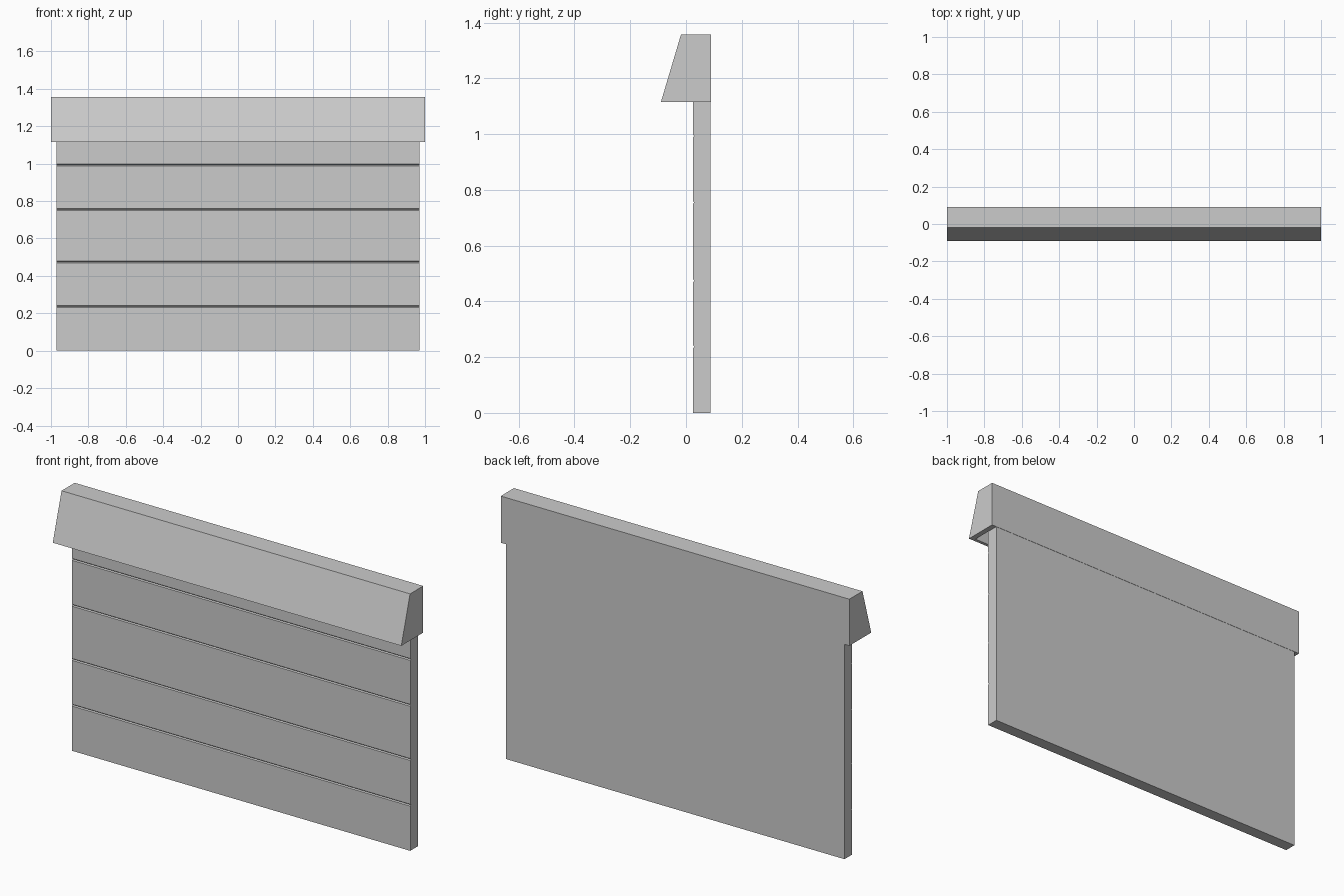
import bpy, bmesh

if "Cube" in bpy.data.objects:
    bpy.data.objects.remove(bpy.data.objects["Cube"])


def prism(bm, profile, half, open_first=False, flip=False):
    """Extrude a (y, z) profile along x; optionally leave its first side open."""
    ends = [[bm.verts.new((x, y, z)) for y, z in profile] for x in (-half, half)]
    a, b = ends
    n = len(profile)
    faces = [bm.faces.new(a), bm.faces.new(b[::-1])]
    for i in range(1 if open_first else 0, n):
        j = (i + 1) % n
        faces.append(bm.faces.new((a[i], b[i], b[j], a[j])))
    # ring of the first side, used to join shells
    return [a[0], b[0], b[1], a[1]]


def finish(bm, name):
    bmesh.ops.recalc_face_normals(bm, faces=bm.faces)
    mesh = bpy.data.meshes.new(name)
    bm.to_mesh(mesh)
    bm.free()
    obj = bpy.data.objects.new(name, mesh)
    bpy.context.collection.objects.link(obj)
    return obj


# Shutter curtain: flat slab with shallow V grooves between the slats
front, back, top = 0.025, 0.088, 1.23
groove_w, groove_d = 0.005, 0.005
profile = [(back, 0), (front, 0)]
for z in (0.237, 0.474, 0.755, 0.993):
    profile += [(front, z - groove_w), (front + groove_d, z), (front, z + groove_w)]
profile += [(front, top), (back, top)]
bm = bmesh.new()
prism(bm, profile, 0.971)
finish(bm, "shutter_curtain")

# Housing box: sloped front, hollow and open underneath
outer = [(-0.09, 1.115), (0.09, 1.115), (0.09, 1.357), (-0.018, 1.357)]
inner = [(-0.073, 1.115), (0.0885, 1.115), (0.0885, 1.337), (-0.007, 1.337)]
bm = bmesh.new()
ring_out = prism(bm, outer, 1.0, open_first=True)
ring_in = prism(bm, inner, 0.972, open_first=True)
for i in range(4):
    j = (i + 1) % 4
    bm.faces.new((ring_out[i], ring_out[j], ring_in[j], ring_in[i]))
finish(bm, "shutter_housing")
